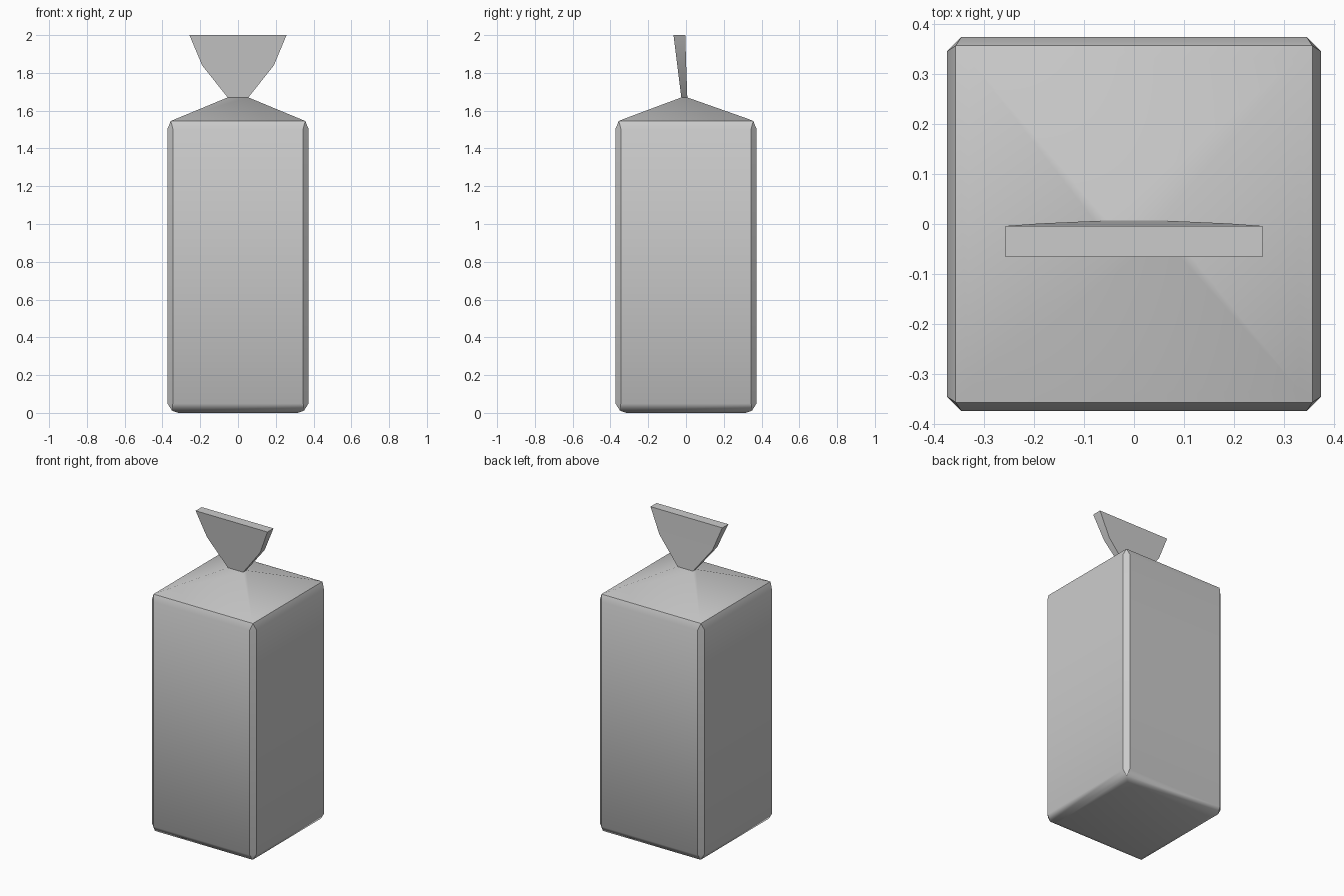
import bpy, bmesh, math

if "Cube" in bpy.data.objects:
    bpy.data.objects.remove(bpy.data.objects["Cube"])


def loft(name, rings):
    """Stack chamfered rectangles: (z, half_x, y_front, y_back, chamfer)."""
    bm = bmesh.new()
    loops = []
    for z, hx, y0, y1, c in rings:
        pts = [(-hx + c, y0), (hx - c, y0), (hx, y0 + c), (hx, y1 - c),
               (hx - c, y1), (-hx + c, y1), (-hx, y1 - c), (-hx, y0 + c)]
        loops.append([bm.verts.new((x, y, z)) for x, y in pts])
    for a, b in zip(loops, loops[1:]):
        for i in range(8):
            j = (i + 1) % 8
            bm.faces.new((a[i], a[j], b[j], b[i]))
    bm.faces.new(loops[0][::-1])
    bm.faces.new(loops[-1])
    # rings without a chamfer collapse to four corners
    bmesh.ops.remove_doubles(bm, verts=bm.verts[:], dist=1e-4)
    bmesh.ops.recalc_face_normals(bm, faces=bm.faces[:])
    mesh = bpy.data.meshes.new(name)
    bm.to_mesh(mesh)
    bm.free()
    ob = bpy.data.objects.new(name, mesh)
    bpy.context.collection.objects.link(ob)
    bpy.ops.object.select_all(action='DESELECT')
    ob.select_set(True)
    bpy.context.view_layer.objects.active = ob
    bpy.ops.object.shade_smooth_by_angle(angle=math.radians(40))
    return ob


def square(z, h, c=0.0):
    return (z, h, -h, h, c)


# Bag body: rounded base, chamfered upright edges, sloped shoulders to the neck
loft("bag_body", [
    square(0.0, 0.315),
    square(0.012, 0.35),
    square(0.05, 0.373, 0.028),
    square(1.505, 0.373, 0.028),
    square(1.545, 0.356),
    square(1.556, 0.33),
    (1.67, 0.055, -0.025, 0.007, 0.0),
])

# Gathered flap: flares out above the pinched neck
loft("bag_flap", [
    (1.67, 0.055, -0.025, 0.007, 0.0),
    (1.84, 0.19, -0.046, 0.001, 0.0),
    (2.0, 0.257, -0.066, -0.004, 0.0),
])
